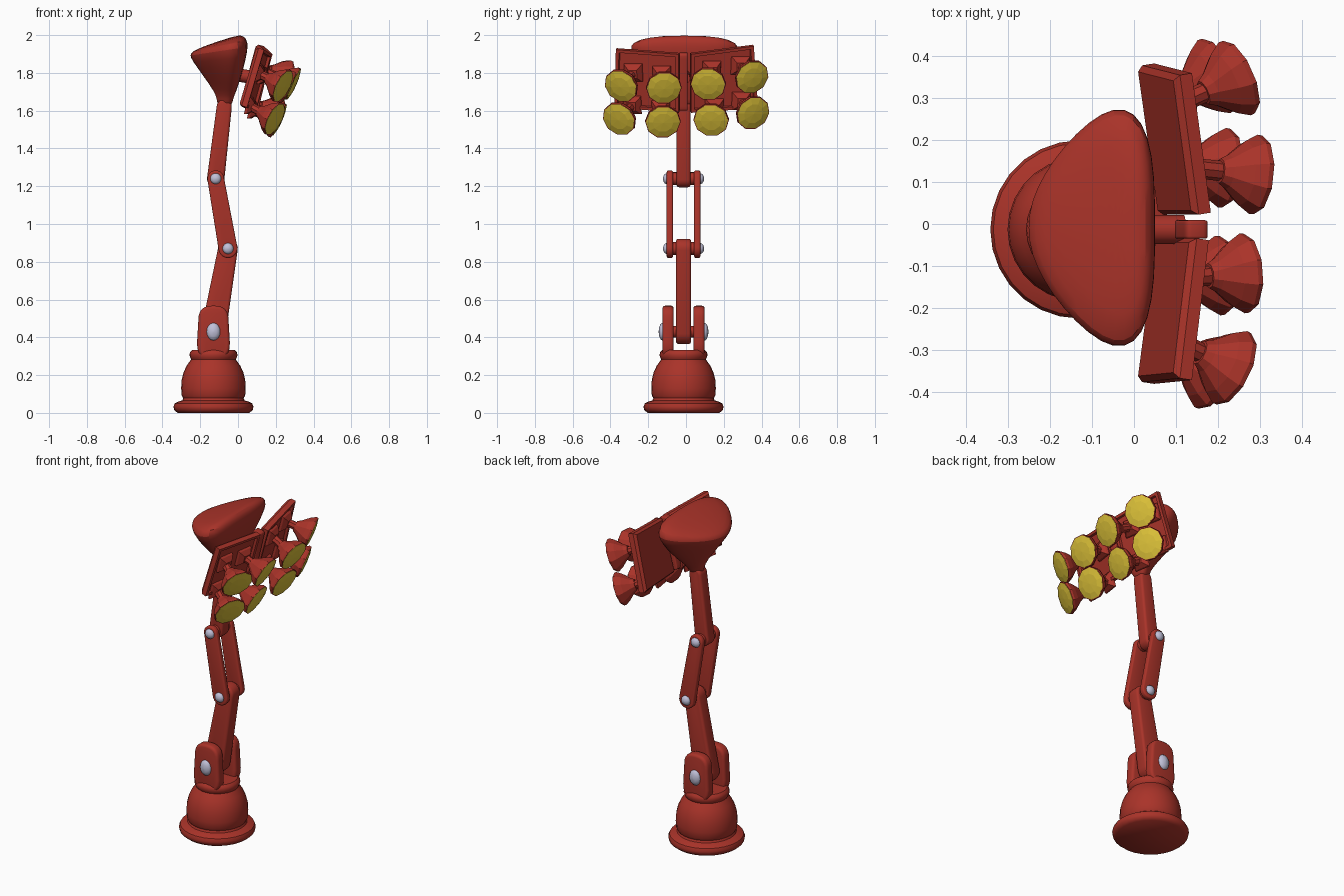
import bpy, bmesh, math
from mathutils import Vector

if "Cube" in bpy.data.objects:
    bpy.data.objects.remove(bpy.data.objects["Cube"])


def material(name, rgb):
    m = bpy.data.materials.new(name)
    m.diffuse_color = (*rgb, 1)
    m.use_nodes = True
    m.node_tree.nodes["Principled BSDF"].inputs["Base Color"].default_value = m.diffuse_color
    return m


RED = material("red paint", (0.40, 0.033, 0.022))
YELLOW = material("yellow lens", (0.71, 0.53, 0.04))
SILVER = material("silver bolt", (0.53, 0.53, 0.69))
YC = -0.013      # centre line of the arm in y
BX = -0.13       # centre of the base in x


def finish(name, bm, mat, smooth=True):
    bmesh.ops.remove_doubles(bm, verts=bm.verts, dist=1e-5)
    bmesh.ops.recalc_face_normals(bm, faces=bm.faces)
    me = bpy.data.meshes.new(name)
    bm.to_mesh(me)
    bm.free()
    me.materials.append(mat)
    ob = bpy.data.objects.new(name, me)
    bpy.context.collection.objects.link(ob)
    if smooth:
        bpy.ops.object.select_all(action='DESELECT')
        ob.select_set(True)
        bpy.context.view_layer.objects.active = ob
        bpy.ops.object.shade_smooth_by_angle(angle=math.radians(40))
    return ob


def loft(bm, rings):
    """Skin closed rings of points and cap both ends."""
    vs = [[bm.verts.new(p) for p in r] for r in rings]
    n = len(vs[0])
    for a, b in zip(vs, vs[1:]):
        for i in range(n):
            j = (i + 1) % n
            bm.faces.new((a[i], a[j], b[j], b[i]))
    bm.faces.new(vs[0][::-1])
    bm.faces.new(vs[-1])


def lathe(name, profile, loc, axis, segs, mat, smooth=True, stretch=1.0, turn=0.0):
    """Turn (radius, height) points round an axis through loc."""
    q = Vector(axis).to_track_quat('Z', 'Y')
    rings = []
    for r, h in profile:
        r = max(r, 0.0005)
        ring = []
        for i in range(segs):
            a = 2 * math.pi * i / segs + turn
            ring.append(Vector(loc) + q @ Vector((r * math.cos(a), r * math.sin(a) * stretch, h)))
        rings.append(ring)
    bm = bmesh.new()
    loft(bm, rings)
    return finish(name, bm, mat, smooth)


def bar(name, p, q, rp, rq, y0, y1, bevel, power=2.0):
    """Round-ended bar between two xz points, running from y0 to y1."""
    p, q = Vector((p[0], 0, p[1])), Vector((q[0], 0, q[1]))
    d = (q - p).normalized()
    s = Vector((d.z, 0, -d.x))
    pts = []
    for c, r, sign in ((q, rq, 1), (p, rp, -1)):
        for i in range(13):
            a = math.pi * i / 12
            cs, sn = math.cos(a), math.sin(a)
            u = math.copysign(abs(cs) ** (2 / power), cs)
            v = abs(sn) ** (2 / power)
            pts.append(c + sign * r * (s * u + d * v))
    bm = bmesh.new()
    loft(bm, [[v + Vector((0, y, 0)) for v in pts] for y in (y0, y1)])
    bm.normal_update()
    edges = [e for e in bm.edges if e.calc_face_angle(0) > 1.2]
    bmesh.ops.bevel(bm, geom=edges, offset=bevel, segments=3, profile=0.5, affect='EDGES')
    return finish(name, bm, RED)


# Round base: flange, bell and collar
lathe("base", [(0.0, 0), (0.19, 0), (0.208, 0.015), (0.212, 0.033), (0.205, 0.05), (0.185, 0.06),
               (0.165, 0.066), (0.16, 0.078), (0.168, 0.092), (0.171, 0.13), (0.168, 0.175),
               (0.158, 0.215), (0.142, 0.25), (0.118, 0.283), (0.122, 0.29), (0.127, 0.305),
               (0.124, 0.322), (0.112, 0.333), (0.0, 0.333)], (BX, YC, 0), (0, 0, 1), 28, RED)

# Fork prongs with their large oval bolts
DOME = [(1, -0.3), (1, 0.15), (0.85, 0.55), (0.5, 0.88), (0, 1)]
for side, word in ((-1, "front"), (1, "back")):
    y0, y1 = sorted((YC + side * 0.052, YC + side * 0.112))
    bar(word + "_fork_prong", (BX, 0.37), (BX, 0.488), 0.087, 0.08, y0, y1, 0.016, 2.6)
    lathe(word + "_fork_bolt", [(0.036 * r, 0.022 * h) for r, h in DOME],
          (BX, YC + side * 0.110, 0.43), (0, side, 0), 16, SILVER, stretch=1.3)

# Arm segments
J1, J2, J3, J4 = (BX, 0.43), (-0.053, 0.87), (-0.118, 1.24), (-0.073, 1.62)
bar("lower_arm", J1, J2, 0.066, 0.052, YC - 0.04, YC + 0.04, 0.014)
bar("upper_arm", J3, J4, 0.046, 0.04, YC - 0.037, YC + 0.037, 0.014)
lathe("fork_axle", [(0.03, -0.06), (0.03, 0.06)], (BX, YC, 0.43), (0, 1, 0), 16, RED)
for j, word in ((J2, "elbow"), (J3, "wrist")):
    lathe(word + "_boss", [(0.034, -0.062), (0.034, 0.062)], (j[0], YC, j[1]), (0, 1, 0), 16, RED)
for side, word in ((-1, "front"), (1, "back")):
    y0, y1 = sorted((YC + side * 0.056, YC + side * 0.089))
    bar(word + "_link", J2, J3, 0.05, 0.044, y0, y1, 0.009)
    for j, joint in ((J2, "elbow"), (J3, "wrist")):
        lathe(f"{word}_{joint}_bolt", [(0.029 * r, 0.02 * h) for r, h in DOME],
              (j[0], YC + side * 0.089, j[1]), (0, side, 0), 14, SILVER)

# Head: egg-shaped slices widening upward to a slanted crown
HALF = [(0, 0), (0.03, 0.22), (0.13, 0.44), (0.28, 0.66), (0.48, 0.87), (0.68, 0.99),
        (0.84, 0.95), (0.95, 0.76), (1, 0.42), (1, 0)]
EGG = HALF + [(f, -w) for f, w in HALF[-2:0:-1]]
SLICES = [(-0.11, 1.625, -0.03, 1.625, 0.042), (-0.112, 1.66, -0.028, 1.66, 0.05),
          (-0.125, 1.70, -0.01, 1.70, 0.09), (-0.19, 1.79, 0.02, 1.79, 0.195),
          (-0.245, 1.865, 0.045, 1.89, 0.275), (-0.258, 1.893, 0.052, 1.94, 0.297),
          (-0.245, 1.913, 0.047, 1.975, 0.285), (-0.19, 1.938, 0.03, 1.995, 0.225),
          (-0.09, 1.972, 0.0, 2.0, 0.08)]
bm = bmesh.new()
loft(bm, [[(x0 + (x1 - x0) * f, YC + 0.004 + w * s, z0 + (z1 - z0) * f) for f, s in EGG]
          for x0, z0, x1, z1, w in SLICES])
head = finish("head", bm, RED)
for poly in head.data.polygons:
    poly.use_smooth = True
sub = head.modifiers.new("soften", 'SUBSURF')
sub.levels = sub.render_levels = 1

# Bracket that carries the two lamp panels
bar("panel_spine", (0.085, 1.63), (0.145, 1.88), 0.028, 0.028, YC - 0.022, YC + 0.022, 0.006, 4)
lathe("panel_connector", [(0.035, -0.03), (0.035, 0.13)], (-0.01, YC, 1.79), (1, 0, -0.15), 12, RED)


def panel(name, corners):
    """Tapered plate with a recessed front; returns a front point and normal."""
    c = [Vector(v) for v in corners]
    mid = sum(c, Vector()) / 4
    n = (c[2] - c[0]).cross(c[3] - c[1]).normalized()
    n = n if n.x > 0 else -n
    rings = [[mid + (v - mid) * k + n * h for v in c]
             for k, h in ((0.93, 0), (1, 0.015), (1, 0.045), (0.9, 0.045), (0.88, 0.03))]
    bm = bmesh.new()
    loft(bm, rings)
    finish(name, bm, RED, False)
    return mid + n * 0.03, n


# Corners: outer bottom, outer top, inner top, inner bottom
PANELS = {
    "back": panel("back_panel", [(0.005, 0.375, 1.625), (0.095, 0.352, 1.953),
                                 (0.14, 0.02, 1.91), (0.055, 0.02, 1.60)]),
    "front": panel("front_panel", [(0.005, -0.374, 1.63), (0.095, -0.365, 1.935),
                                   (0.135, -0.032, 1.91), (0.05, -0.032, 1.60)])}

# Lamps: lens centre, yaw and downward tilt in degrees
LAMPS = [("front", "upper_outer", (0.238, -0.345, 1.73), -26, 25),
         ("front", "upper_inner", (0.268, -0.117, 1.72), 4, 25),
         ("front", "lower_outer", (0.195, -0.355, 1.555), -26, 25),
         ("front", "lower_inner", (0.21, -0.122, 1.54), 4, 25),
         ("back", "upper_outer", (0.25, 0.35, 1.777), 24, 22),
         ("back", "upper_inner", (0.295, 0.117, 1.74), -6, 24),
         ("back", "lower_outer", (0.20, 0.355, 1.587), 24, 22),
         ("back", "lower_inner", (0.22, 0.133, 1.55), -6, 24)]
for side, place, c, yaw, tilt in LAMPS:
    yaw, tilt, c = math.radians(yaw), math.radians(tilt), Vector(c)
    n = Vector((math.cos(tilt) * math.cos(yaw), math.cos(tilt) * math.sin(yaw), -math.sin(tilt)))
    point, pn = PANELS[side]
    reach = (c - point).dot(pn) / n.dot(pn)      # distance back to the panel
    name = f"{side}_{place}"
    lathe(name + "_lens", [(0.09, -0.008), (0.09, 0.001), (0.055, 0.009), (0, 0.012)],
          c, n, 10, YELLOW, False)
    lathe(name + "_cup", [(0, -0.1), (0.03, -0.1), (0.042, -0.08), (0.078, -0.04), (0.095, -0.012),
                          (0.094, 0.0), (0, 0.0)], c, n, 10, RED, False)
    lathe(name + "_stem", [(0.024, -reach), (0.024, -0.08)], c, n, 8, RED, False)
    lathe(name + "_mount", [(0.07, 0), (0.065, 0.012), (0.032, 0.035)], c - n * reach, pn, 4,
          RED, False, turn=math.pi / 4)
